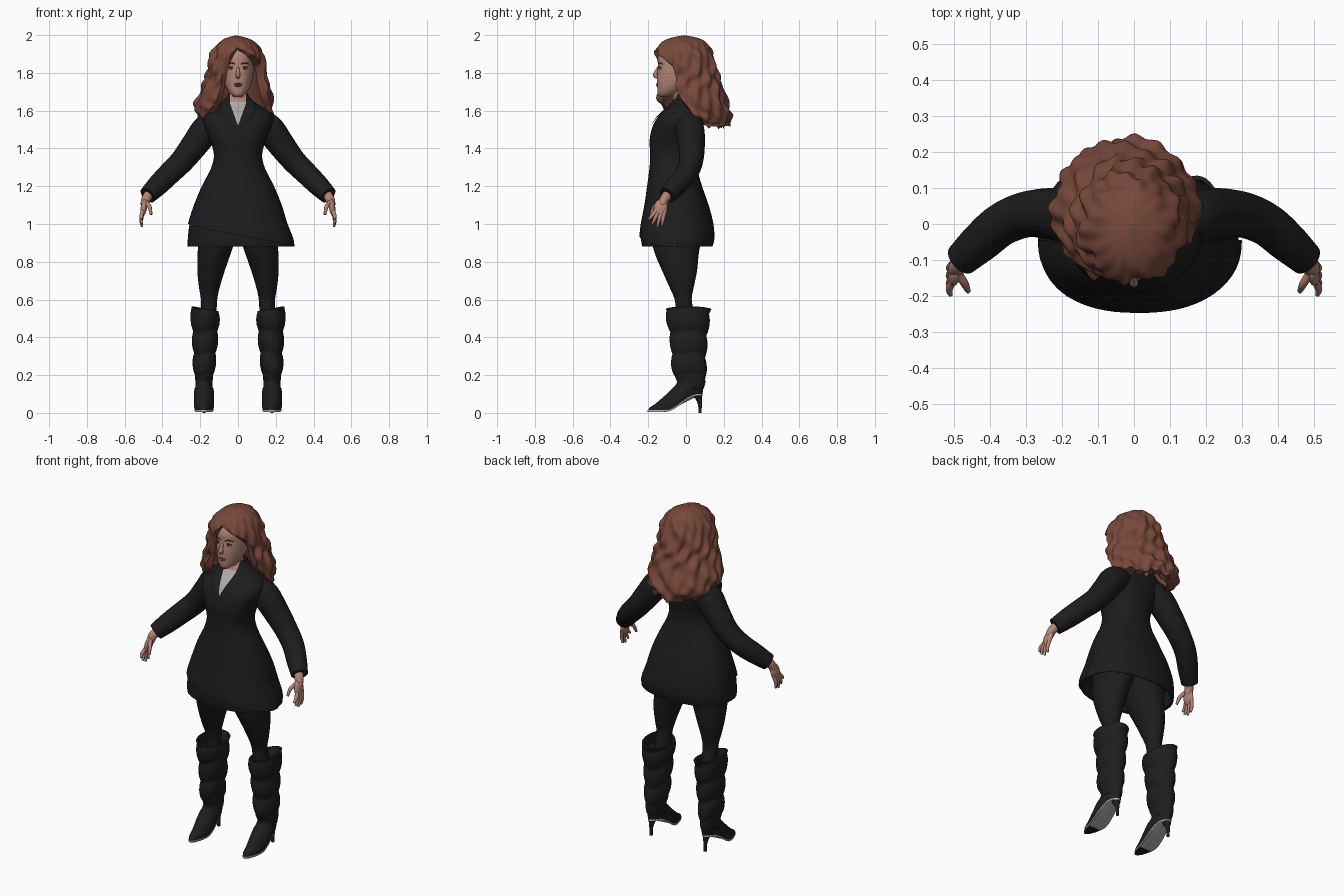
import bpy, bmesh
from math import sin, cos, pi, radians
from mathutils import Vector

if "Cube" in bpy.data.objects:
    bpy.data.objects.remove(bpy.data.objects["Cube"])


def material(name, rgb):
    m = bpy.data.materials.new(name)
    m.diffuse_color = (*rgb, 1)
    m.use_nodes = True
    m.node_tree.nodes["Principled BSDF"].inputs["Base Color"].default_value = m.diffuse_color
    return m


BLACK = material("black cloth", (0.012, 0.012, 0.013))
LEATHER = material("black leather", (0.013, 0.013, 0.013))
HAIR = material("auburn hair", (0.19, 0.066, 0.043))
SKIN = material("skin", (0.46, 0.235, 0.18))
SHIRT = material("grey shirt", (0.42, 0.40, 0.39))
SOLE = material("pale sole", (0.48, 0.47, 0.46))
LIPS = material("lips", (0.27, 0.09, 0.08))
DARK = material("dark brown", (0.03, 0.015, 0.012))
WHITE = material("eye white", (0.6, 0.57, 0.55))


def interp(keys, t):
    """Smooth interpolation of rows (t, values...)."""
    t = min(max(t, keys[0][0]), keys[-1][0])
    i = max(j for j in range(len(keys) - 1) if keys[j][0] <= t)
    a, b = keys[i], keys[i + 1]
    p, n = keys[max(i - 1, 0)], keys[min(i + 2, len(keys) - 1)]
    h = b[0] - a[0]
    u = (t - a[0]) / h
    out = []
    for k in range(1, len(a)):
        m0 = (b[k] - p[k]) / (b[0] - p[0]) * h
        m1 = (n[k] - a[k]) / (n[0] - a[0]) * h
        out.append((2*u**3 - 3*u*u + 1) * a[k] + (u**3 - 2*u*u + u) * m0
                   + (3*u*u - 2*u**3) * b[k] + (u**3 - u*u) * m1)
    return out


def steps(a, b, n):
    return [a + (b - a) * i / n for i in range(n + 1)]


def finish(name, bm, mats, angle=50):
    bmesh.ops.recalc_face_normals(bm, faces=bm.faces)
    me = bpy.data.meshes.new(name)
    bm.to_mesh(me)
    bm.free()
    for m in mats:
        me.materials.append(m)
    me.shade_smooth()
    me.set_sharp_from_angle(angle=radians(angle))
    ob = bpy.data.objects.new(name, me)
    bpy.context.collection.objects.link(ob)
    return ob


def skin_rows(name, rows, mat, closed=True, caps=True, rule=None, mats=None):
    """Mesh from rows of points; rule picks a material from a face centre."""
    bm = bmesh.new()
    vs = [[bm.verts.new(p) for p in r] for r in rows]
    n = len(rows[0])
    for a, b in zip(vs, vs[1:]):
        for i in range(n if closed else n - 1):
            j = (i + 1) % n
            bm.faces.new((a[i], a[j], b[j], b[i]))
    if closed and caps:
        bm.faces.new(vs[0])
        bm.faces.new(vs[-1])
    if rule:
        for f in bm.faces:
            f.material_index = rule(f.calc_center_median())
    return finish(name, bm, mats or [mat])


def spow(v, e):
    return (1 if v >= 0 else -1) * abs(v) ** e


def ring_pt(phi, cx, rx, yf, yb, p=2.0, off=0.0):
    """Point on an oval; phi runs from the front towards +x."""
    cy, ry = (yf + yb) / 2, (yb - yf) / 2 + off
    return cx + (rx + off) * spow(sin(phi), 2/p), cy - ry * spow(cos(phi), 2/p)


def loft(name, keys, mat, n=40, segs=40, p=2.0, caps=True):
    rows = []
    for z in steps(keys[0][0], keys[-1][0], n):
        v = interp(keys, z)
        rows.append([(*ring_pt(2*pi*i/segs, *v, p=p), z) for i in range(segs)])
    return skin_rows(name, rows, mat, caps=caps)


def tube(name, pts, mat, segs=16, n=6):
    """Round tube through points (x, y, z, radius)."""
    keys = [(i, *q) for i, q in enumerate(pts)]
    c = [interp(keys, t) for t in steps(0, len(pts) - 1, n * (len(pts) - 1))]
    rows = []
    for i, q in enumerate(c):
        d = Vector(c[min(i+1, len(c)-1)][:3]) - Vector(c[max(i-1, 0)][:3])
        d.normalize()
        u = d.cross(Vector((0, 1, 0) if abs(d.y) < 0.9 else (1, 0, 0))).normalized()
        w = d.cross(u)
        rows.append([Vector(q[:3]) + q[3] * (u*cos(2*pi*k/segs) + w*sin(2*pi*k/segs))
                     for k in range(segs)])
    return skin_rows(name, rows, mat)


def ball(name, loc, size, mat, rot=(0, 0, 0)):
    bm = bmesh.new()
    bmesh.ops.create_uvsphere(bm, u_segments=20, v_segments=12, radius=1)
    ob = finish(name, bm, [mat])
    ob.location, ob.scale, ob.rotation_euler = loc, size, rot


# Coat body: flared skirt, narrow waist, sloping shoulders
COAT = [(.88, .012, .278, -.232, .140), (.92, .010, .276, -.238, .150),
        (1.0, 0, .256, -.232, .145), (1.1, 0, .227, -.215, .120),
        (1.2, 0, .188, -.203, .085), (1.3, 0, .140, -.192, .058),
        (1.37, 0, .128, -.190, .055), (1.45, 0, .150, -.192, .070),
        (1.52, 0, .178, -.175, .080), (1.57, 0, .182, -.145, .085),
        (1.61, 0, .145, -.105, .082), (1.64, 0, .095, -.076, .070),
        (1.67, 0, .062, -.060, .052), (1.69, 0, .052, -.052, .046)]
CP = 2.3
rows = []
for z, shrink in [(1.02, .03), (.95, .02), (.885, .012)] + [(z, 0) for z in steps(.88, 1.69, 60)]:
    rows.append([(*ring_pt(2*pi*i/56, *interp(COAT, z), p=CP, off=-shrink), z) for i in range(56)])
skin_rows("coat", rows, BLACK)

# Overlapping front panel with a slanted hem
rows = []
for v in steps(0, 1, 16):
    row = []
    for phi in steps(-pi/2, pi/2, 36):
        hem = .94 - .06 * sin(phi)
        z = hem + (1.34 - hem) * v
        row.append((*ring_pt(phi, *interp(COAT, z), p=CP, off=.009 * (1 - v)), z))
    rows.append(row)
skin_rows("coat_front_panel", rows, BLACK, closed=False)


def chest_patch(name, z0, z1, left, right, off, mat):
    rows = []
    for z in steps(z0, z1, 14):
        cx, rx, yf, yb = interp(COAT, z)
        row = []
        for x in steps(left(z), right(z), 8):
            s = min(abs(x) / (rx + off), 1) ** (CP / 2)
            y = (yf + yb)/2 - ((yb - yf)/2 + off) * max(1 - s*s, 0) ** (1 / CP)
            row.append((x, y, z))
        rows.append(row)
    skin_rows(name, rows, mat, closed=False)


def vee(z):
    return min((z - 1.52) * .36, .042)


# Neckline, shirt and lapels
chest_patch("shirt", 1.525, 1.645, lambda z: -vee(z), vee, .004, SHIRT)
chest_patch("neckline", 1.645, 1.69, lambda z: -vee(z), vee, .004, SKIN)
for s, side in ((1, "left"), (-1, "right")):
    chest_patch(side + "_lapel", 1.50, 1.66, lambda z: s * max(vee(z), 0),
                lambda z: s * (max(vee(z), 0) + .062 * sin(pi * min((z - 1.5) / .19, 1)) ** .8),
                .009, BLACK)

# Neck and head
loft("neck", [(1.60, 0, .045, -.070, .03), (1.66, 0, .041, -.068, .025),
              (1.74, 0, .044, -.08, .03)], SKIN, 10, 24)
loft("head", [(1.672, 0, .016, -.135, -.10), (1.685, 0, .036, -.148, -.06),
              (1.72, 0, .060, -.152, .0), (1.76, 0, .074, -.154, .05),
              (1.80, 0, .081, -.152, .07), (1.84, 0, .083, -.149, .08),
              (1.88, 0, .080, -.149, .08), (1.92, 0, .066, -.130, .07),
              (1.95, 0, .035, -.08, .04)], SKIN, 30, 32, 2.1)
tube("nose", [(0, -.146, 1.832, .006), (0, -.156, 1.808, .009),
              (0, -.164, 1.789, .012), (0, -.150, 1.776, .010)], SKIN, 12)
ball("upper_lip", (0, -.150, 1.741), (.021, .008, .005), LIPS)
ball("lower_lip", (0, -.149, 1.732), (.018, .009, .006), LIPS)
for s, side in ((1, "left"), (-1, "right")):
    ball(side + "_eye", (s*.034, -.132, 1.823), (.016, .011, .007), WHITE)
    ball(side + "_iris", (s*.034, -.139, 1.823), (.0065, .006, .0065), DARK)
    tube(side + "_lash", [(s*.017, -.142, 1.826, .002), (s*.034, -.142, 1.832, .003),
                          (s*.052, -.131, 1.827, .002)], DARK, 8)
    tube(side + "_brow", [(s*.015, -.147, 1.846, .002), (s*.036, -.141, 1.853, .003),
                          (s*.058, -.125, 1.847, .002)], DARK, 8)

# Long wavy hair: thick shell left open around the face
SHAPE = [(1.53, -.015, .165, -.12, .225), (1.57, -.02, .195, -.150, .238),
         (1.63, -.02, .205, -.163, .222), (1.70, -.013, .184, -.168, .200),
         (1.78, -.008, .160, -.170, .175), (1.85, -.006, .148, -.170, .155),
         (1.91, -.005, .132, -.165, .135), (1.96, -.005, .095, -.130, .105),
         (1.985, -.008, .055, -.080, .065), (1.998, -.008, .004, -.02, .0)]
OPEN = [(1.53, 105, 75), (1.58, 90, 40), (1.65, 76, 27), (1.70, 70, 28), (1.80, 70, 29),
        (1.84, 64, 25), (1.88, 45, 17), (1.91, 24, 9), (1.935, 0, 0), (2.0, 0, 0)]
rows = []
for z in steps(1.53, 1.998, 60):
    cx, rx, yf, yb = interp(SHAPE, z)
    a, b = (max(radians(d), 0) for d in interp(OPEN, z))
    low = max(0, (1.68 - z) / .15)
    fade = min(1, (2.0 - z) / .1)
    outer, inner = [], []
    for phi in steps(a, 2*pi - b, 110):
        wave = (.006 * sin(9*phi + 5*sin(16*z)) + .005 * sin(17*phi - 28*z)
                + .005 * sin(5*phi + 48*z)) * fade
        zz = z + low * (.03 * (.5 + .5*cos(phi)) + .012 * sin(7*phi) + .008 * sin(19*phi))
        outer.append((*ring_pt(phi, cx, rx, yf, yb, off=wave), zz))
        t = min(.045, rx * .6)
        inner.append((*ring_pt(phi, cx, rx - t, yf + t * .6, yb - t * .6), zz - .012 * fade))
    rows.append(outer + inner[::-1])
skin_rows("hair", rows, HAIR)

# Arms, hands, legs and boots, repeated on both sides
LEG = [(.42, .165, .055, -.07, .06), (.52, .157, .044, -.055, .045),
       (.60, .153, .043, -.060, .030), (.66, .152, .054, -.085, .040),
       (.75, .143, .072, -.125, .058), (.86, .123, .090, -.170, .070),
       (.95, .105, .102, -.18, .09), (1.04, .10, .10, -.17, .09)]
SHAFT = [(.13, .180, .050, -.075, .098), (.16, .180, .049, -.052, .106),
         (.21, .180, .050, -.066, .102), (.30, .177, .056, -.072, .102),
         (.40, .174, .062, -.080, .108), (.50, .174, .069, -.098, .120),
         (.55, .175, .072, -.105, .128)]


def sole_z(y):
    u = min(max((y + .11) / .17, 0), 1)
    return .010 + .085 * u * u * (3 - 2*u)


def foot_ring(s, rx, yf, yb, h, z=0, w=1):
    """Ring that follows the arched sole by weight w."""
    out = []
    for i in range(36):
        x, y = ring_pt(2*pi*i/36, 0, rx, yf, yb)
        x *= 1 - .25 * max(0, (-.08 - y) / .12)
        out.append((s * (.180 + x), y, w * (sole_z(y) + h) + (1 - w) * z))
    return out


for s, side in ((1, "left"), (-1, "right")):
    tube(side + "_sleeve", [(s*x, y, z, r) for x, y, z, r in (
        (.10, .015, 1.555, .062), (.165, .02, 1.505, .076), (.225, .028, 1.425, .072),
        (.295, .027, 1.335, .064), (.365, .0, 1.265, .060), (.425, -.05, 1.205, .056),
        (.478, -.098, 1.152, .047))], BLACK, 24)
    tube(side + "_wrist", [(s*.46, -.085, 1.17, .026), (s*.485, -.112, 1.135, .025),
                           (s*.495, -.128, 1.10, .022)], SKIN)
    ball(side + "_palm", (s*.498, -.134, 1.088), (.017, .036, .048), SKIN, (-.3, s*-.15, 0))
    for k, (y0, y1, z1) in enumerate(((-.164, -.197, 1.025), (-.150, -.178, 1.0),
                                      (-.134, -.152, .985), (-.118, -.126, .992))):
        tube(f"{side}_finger_{k+1}", [(s*.502, y0 + .008, 1.075, .0105),
             (s*.512, (y0 + y1) / 2, (1.06 + z1) / 2, .010), (s*.508, y1, z1, .006)], SKIN, 10)
    tube(side + "_thumb", [(s*.487, -.138, 1.115, .013), (s*.468, -.168, 1.09, .011),
                           (s*.460, -.186, 1.05, .007)], SKIN, 10)

    loft(side + "_leg", [(z, s*cx, rx, f, b) for z, cx, rx, f, b in LEG], BLACK, 30, 32)

    # Boot: foot, slouched shaft with folds, then a turned-in rim
    rows = [foot_ring(s, .048, -.200, .085, 0), foot_ring(s, .054, -.196, .090, .016),
            foot_ring(s, .054, -.165, .090, .036), foot_ring(s, .052, -.125, .092, .065, .09, .7),
            foot_ring(s, .051, -.095, .095, .08, .115, .35)]
    for z, shrink in [(z, 0) for z in steps(.13, .55, 44)] + [(.552, .012), (.50, .02)]:
        cx, rx, f, b = interp(SHAFT, z)
        row = []
        for i in range(36):
            phi = 2*pi*i/36
            tilt = z + .012 * sin(phi * 2 + .6) - .01 * cos(phi)
            fold = .013 * abs(sin(pi * (tilt - .195) / .115)) ** .6 * min(1, max(0, (z - .17) / .04))
            x, y = ring_pt(phi, cx, rx, f, b, off=fold - .004 - shrink)
            row.append((s * x, y, z + .012 * sin(phi) * max(0, (z - .45) / .1)))
        rows.append(row)
    skin_rows(side + "_boot", rows, LEATHER)
    skin_rows(side + "_sole", [foot_ring(s, .046, -.200, .083, -.005),
                               foot_ring(s, .051, -.203, .088, -.004),
                               foot_ring(s, .051, -.203, .088, .004)], SOLE)
    skin_rows(side + "_toe_tread", [[(s * (.180 + t * w), y, sole_z(y) - .007) for t in (-1, 0, 1)]
              for y, w in ((-.198, .008), (-.18, .021), (-.15, .033), (-.115, .040))],
              LEATHER, closed=False)
    tube(side + "_heel", [(s*.18, .058, .105, .030), (s*.18, .068, .075, .017),
                          (s*.18, .074, .04, .010), (s*.18, .074, .0, .009)], LEATHER, 14)
